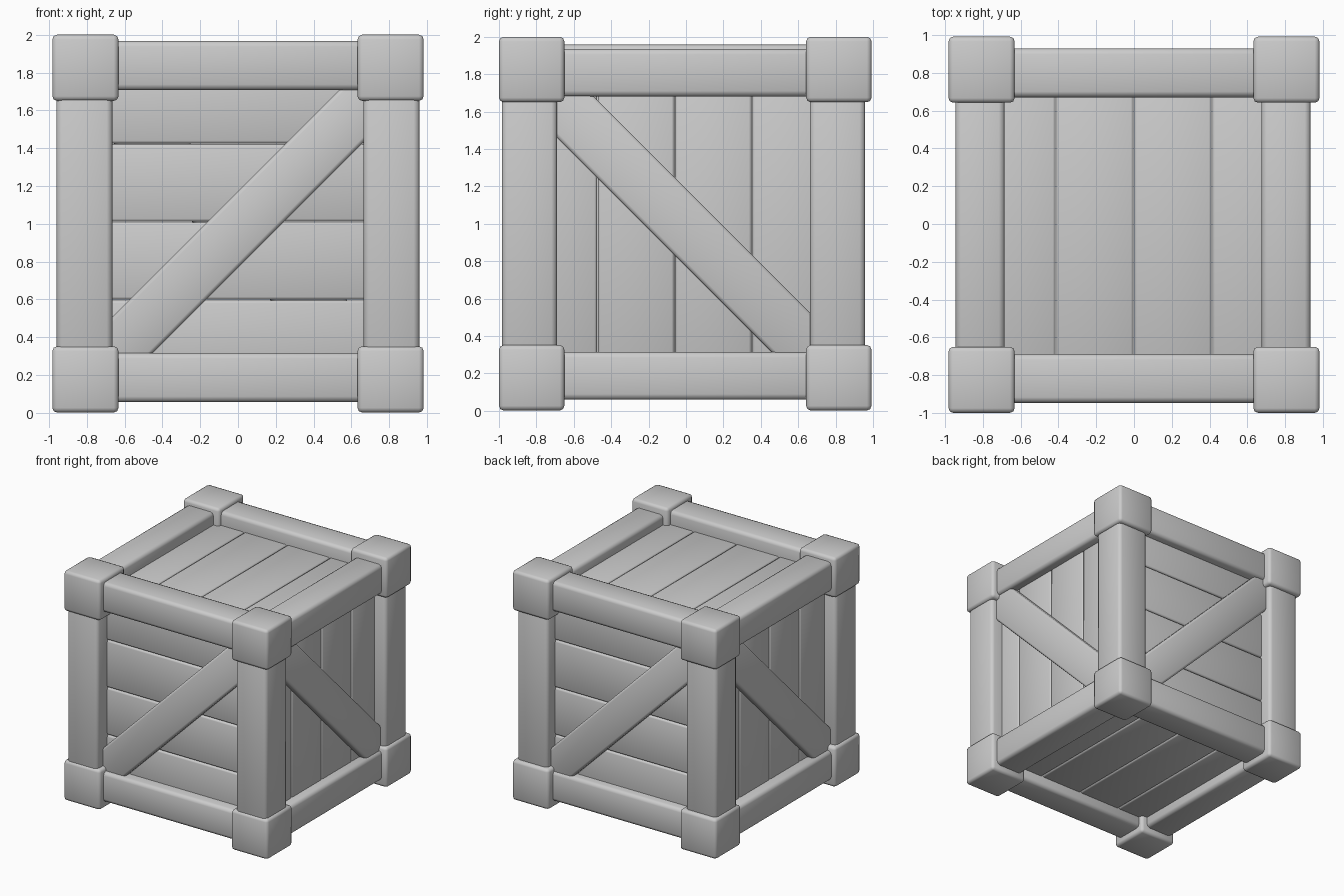
import bpy, bmesh
from math import pi, radians
from mathutils import Matrix, Vector

if "Cube" in bpy.data.objects:
    bpy.data.objects.remove(bpy.data.objects["Cube"])


def box(name, center, size, bevel=0.03, rot=None, turn=0.0):
    """Rounded box; rot tilts it in place, turn spins the result about world z."""
    bm = bmesh.new()
    bmesh.ops.create_cube(bm, size=1.0)
    m = Matrix.Diagonal((*size, 1.0))
    if rot:
        m = Matrix.Rotation(rot[0], 4, rot[1]) @ m
    m = Matrix.Rotation(turn, 4, 'Z') @ Matrix.Translation(Vector(center)) @ m
    bm.transform(m)
    for f in bm.faces:
        f.smooth = True
    mesh = bpy.data.meshes.new(name)
    bm.to_mesh(mesh)
    bm.free()
    ob = bpy.data.objects.new(name, mesh)
    bpy.context.collection.objects.link(ob)
    b = ob.modifiers.new("rounded_edges", 'BEVEL')
    b.width = bevel
    b.segments = 2
    return ob


ENDS = {"bottom": 0, "top": 1}

# Corner blocks and upright posts
for sx, xn in ((-1, "left"), (1, "right")):
    for yn, by, py in (("front", -0.825, -0.837), ("back", 0.817, 0.81)):
        for zn, z in (("bottom", 0.177), ("top", 1.825)):
            box(f"corner_block_{zn}_{yn}_{xn}", (sx * 0.807, by, z),
                (0.35, 0.35, 0.35), 0.025)
        box(f"post_{yn}_{xn}", (sx * 0.812, py, 1.0), (0.295, 0.295, 1.6), 0.03)

# Front and back beams
for yn, y in (("front", -0.818), ("back", 0.80)):
    for zn, z in (("bottom", 0.187), ("top", 1.837)):
        box(f"beam_{zn}_{yn}", (0, y, z), (1.5, 0.258, 0.26))

# Side beams
for xn, x, top in (("left", -0.815, 1.83), ("right", 0.805, 1.808)):
    for zn, z in (("bottom", 0.187), ("top", top)):
        box(f"beam_{zn}_{xn}", (x, 0, z), (0.258, 1.5, 0.255))

# Plank panels, four boards per face
PITCH = 0.413
for i in range(4):
    o = (i - 1.5) * PITCH
    w = PITCH - 0.004
    for zn, z in (("bottom", 0.19), ("top", 1.81)):
        box(f"{zn}_plank_{i + 1}", (o, 0, z), (w, 1.6, 0.08), 0.015)
    for n, m, turn in (("front", "right", 0.0), ("back", "left", pi)):
        box(f"{n}_plank_{i + 1}", (0, -0.81, 1.01 + o), (1.6, 0.08, w), 0.015, turn=turn)
        box(f"{m}_plank_{i + 1}", (0.81, o - 0.06, 1.0), (0.08, w, 1.6), 0.015, turn=turn)

# Diagonal braces, opposite faces related by a half turn
for n, m, turn in (("front", "right", 0.0), ("back", "left", pi)):
    box(f"{n}_brace", (0.015, -0.855, 0.985), (2.08, 0.11, 0.285), 0.02,
        (radians(-45), 'Y'), turn)
    box(f"{m}_brace", (0.855, -0.01, 0.99), (0.11, 2.08, 0.295), 0.02,
        (radians(-45), 'X'), turn)
